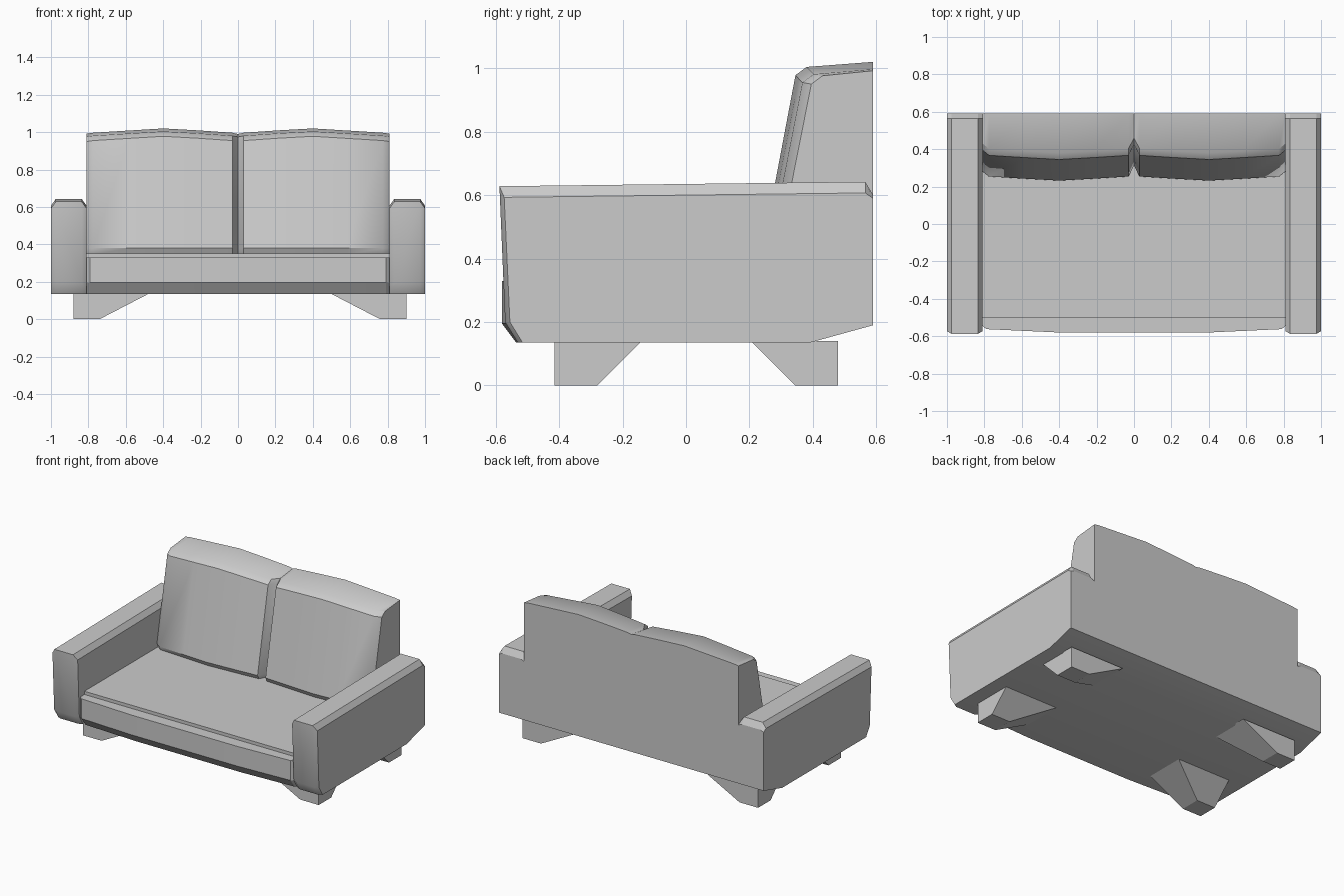
import bpy, bmesh, math

if "Cube" in bpy.data.objects:
    bpy.data.objects.remove(bpy.data.objects["Cube"])


def loft(name, sections, smooth=None):
    """Skin a list of equal-length closed rings of 3D points and cap both ends."""
    bm = bmesh.new()
    rings = [[bm.verts.new(p) for p in ring] for ring in sections]
    n = len(rings[0])
    for a, b in zip(rings, rings[1:]):
        for i in range(n):
            j = (i + 1) % n
            bm.faces.new((a[i], a[j], b[j], b[i]))
    bm.faces.new(rings[0])
    bm.faces.new(rings[-1])
    bmesh.ops.recalc_face_normals(bm, faces=bm.faces)
    mesh = bpy.data.meshes.new(name)
    bm.to_mesh(mesh)
    bm.free()
    obj = bpy.data.objects.new(name, mesh)
    bpy.context.collection.objects.link(obj)
    if smooth:
        bpy.ops.object.select_all(action='DESELECT')
        obj.select_set(True)
        bpy.context.view_layer.objects.active = obj
        bpy.ops.object.shade_smooth_by_angle(angle=math.radians(smooth))
    return obj


# Arms: side profile (y, z) lofted across x, with chamfered outer sections
def arm_section(x, drop, inset):
    profile = [(-0.53 + inset, 0.135), (-0.57 + inset, 0.20),
               (-0.588 + inset, 0.628 - drop), (0.565, 0.642 - drop),
               (0.59, 0.60 - drop * 0.3), (0.59, 0.19), (0.39, 0.135)]
    return [(x, y, z) for y, z in profile]


for side, label in ((-1, "left"), (1, "right")):
    loft(label + "_arm", [arm_section(side * x, drop, inset) for x, drop, inset in
                          ((0.81, 0.035, 0.015), (0.835, 0, 0),
                           (0.975, 0, 0), (1.0, 0.035, 0.015))], 30)


# Seat base: bowed front with a lower chamfer and a front ledge
def seat_section(x, back):
    profile = [(-0.535 + back, 0.135), (-0.58 + back, 0.195), (-0.58 + back, 0.33),
               (-0.50, 0.33), (-0.50, 0.352), (0.59, 0.352),
               (0.59, 0.19), (0.39, 0.135)]
    return [(x, y, z) for y, z in profile]


loft("seat", [seat_section(x, back) for x, back in
              ((-0.815, 0.04), (-0.79, 0.018), (-0.4, 0), (0.4, 0),
               (0.79, 0.018), (0.815, 0.04))], 20)


# Backrest: two puffed cushions with a centre seam, flat at the rear
def back_section(x, dy, dz):
    profile = [(0.59, 0.34), (0.25 + dy, 0.345), (0.232 + dy, 0.38),
               (0.345 + dy, 0.978 + dz), (0.38 + dy, 1.004 + dz), (0.59, 1.02 + dz)]
    return [(x, y, z) for y, z in profile]


half = [(0.81, 0.05, -0.028), (0.775, 0.022, -0.023), (0.58, 0.01, -0.011),
        (0.4, 0, 0), (0.22, 0.01, -0.010), (0.03, 0.022, -0.023)]
stations = ([(-x, dy, dz) for x, dy, dz in half] + [(0, 0.08, -0.030)] + half[::-1])
loft("back_cushions", [back_section(*s) for s in stations], 35)

# Legs: tapered blocks, vertical on their outer sides
for sx, xlabel in ((-1, "left"), (1, "right")):
    for sy, ylabel in ((-1, "front"), (1, "back")):
        def ring(x_in, y_in, z):
            x0, x1 = sx * 0.89 + 0.01, sx * x_in + 0.01
            y0, y1 = sy * 0.447 + 0.032, sy * y_in + 0.032
            return [(x0, y0, z), (x1, y0, z), (x1, y1, z), (x0, y1, z)]
        loft(f"{ylabel}_{xlabel}_leg", [ring(0.75, 0.312, 0), ring(0.48, 0.172, 0.14)])
